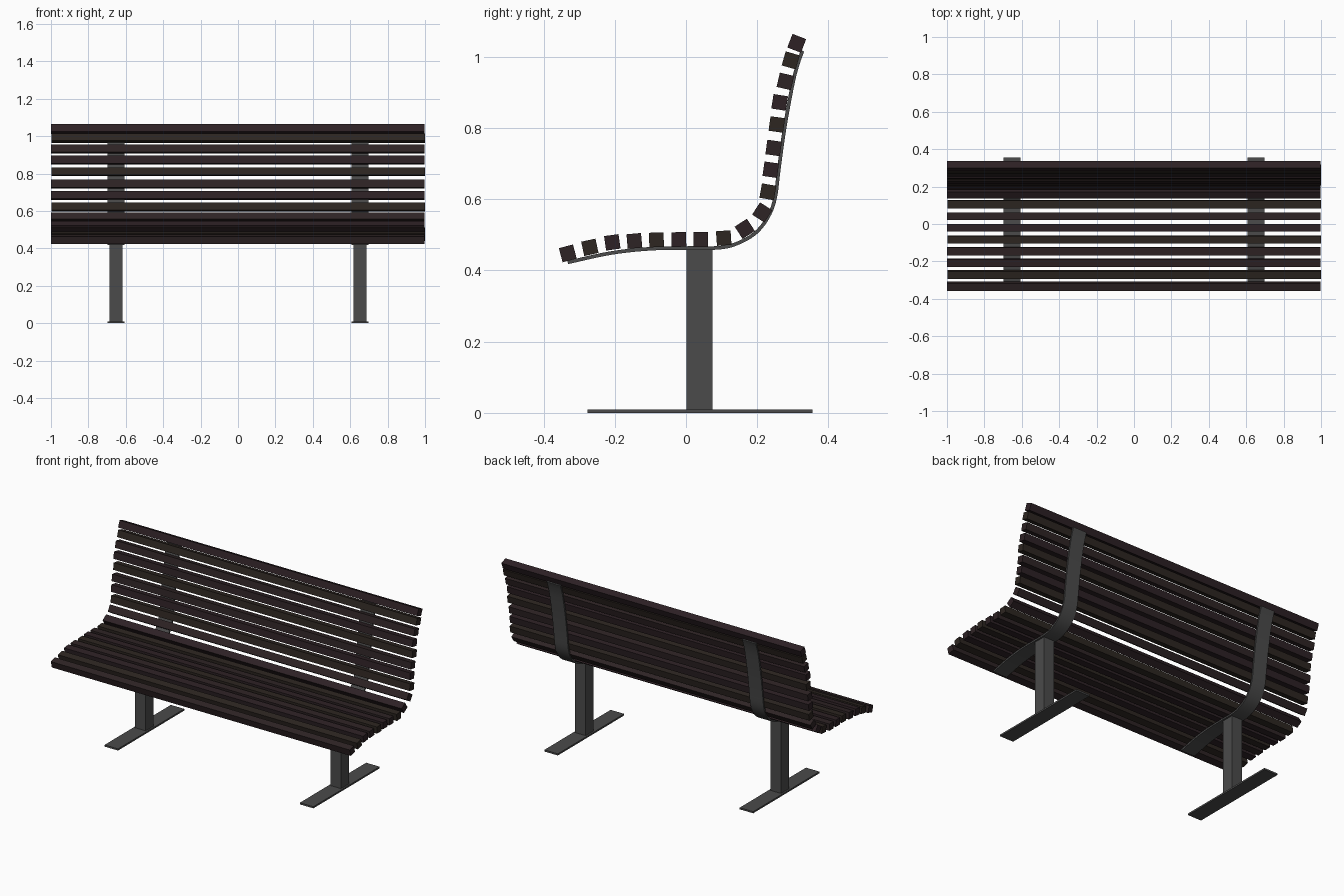
import bpy
import bmesh
from math import radians
from mathutils import Matrix, Vector

cube = bpy.data.objects.get("Cube")
if cube:
    bpy.data.objects.remove(cube, do_unlink=True)


def make_material(name, colour):
    mat = bpy.data.materials.new(name)
    mat.use_nodes = True
    rgba = (*colour, 1.0)
    mat.diffuse_color = rgba
    mat.node_tree.nodes["Principled BSDF"].inputs["Base Color"].default_value = rgba
    return mat


metal = make_material("dark grey metal", (0.07, 0.07, 0.07))
woods = [
    make_material("dark red brown wood", (0.027, 0.017, 0.018)),
    make_material("dark brown wood", (0.026, 0.019, 0.015)),
    make_material("dark plum brown wood", (0.026, 0.015, 0.018)),
]


def add_object(name, bm, mat):
    bmesh.ops.recalc_face_normals(bm, faces=bm.faces)
    mesh = bpy.data.meshes.new(name)
    bm.to_mesh(mesh)
    bm.free()
    mesh.materials.append(mat)
    obj = bpy.data.objects.new(name, mesh)
    bpy.context.collection.objects.link(obj)
    return obj


def add_box(name, size, centre, mat, tilt=0.0):
    """Box tilted about the x axis by an angle in degrees."""
    bm = bmesh.new()
    bmesh.ops.create_cube(bm, size=1.0, matrix=Matrix.Diagonal((*size, 1.0)))
    obj = add_object(name, bm, mat)
    obj.location = centre
    obj.rotation_euler.x = radians(tilt)
    return obj


def smooth_path(points, steps=5):
    """Catmull-Rom curve through the given side-view points."""
    pts = [Vector(p) for p in points]
    pts = [2 * pts[0] - pts[1]] + pts + [2 * pts[-1] - pts[-2]]
    path = []
    for a, b, c, d in zip(pts, pts[1:], pts[2:], pts[3:]):
        for i in range(steps):
            t = i / steps
            path.append(0.5 * (2 * b + (c - a) * t
                               + (2 * a - 5 * b + 4 * c - d) * t ** 2
                               + (3 * b - a - 3 * c + d) * t ** 3))
    return path + [pts[-2]]


def add_strap(name, x, width, thickness, path, mat):
    """Flat bar swept along a side-view path, thickened towards the sitter."""
    bm = bmesh.new()
    rings = []
    for i, p in enumerate(path):
        tangent = (path[min(i + 1, len(path) - 1)] - path[max(i - 1, 0)]).normalized()
        inner = p + Vector((-tangent.y, tangent.x)) * thickness
        left, right = x + width / 2, x - width / 2
        rings.append([bm.verts.new((sx, q.x, q.y)) for sx, q in
                      ((right, p), (left, p), (left, inner), (right, inner))])
    for r, s in zip(rings, rings[1:]):
        for k in range(4):
            n = (k + 1) % 4
            bm.faces.new((r[k], r[n], s[n], s[k]))
    bm.faces.new(rings[0])
    bm.faces.new(rings[-1])
    obj = add_object(name, bm, mat)
    bpy.ops.object.select_all(action="DESELECT")
    obj.select_set(True)
    bpy.context.view_layer.objects.active = obj
    bpy.ops.object.shade_smooth_by_angle(angle=radians(30))
    return obj


# Wooden slats: side-view centre (y, z) and tilt
slats = [
    (-.332, .448, 15), (-.27, .465, 12), (-.207, .479, 8), (-.145, .483, 5),
    (-.083, .486, 2), (-.02, .487, 1), (.041, .487, 0), (.106, .491, 4),
    (.165, .517, 33), (.214, .563, 57), (.23, .621, 80), (.238, .683, 82),
    (.246, .744, 82), (.255, .81, 82), (.263, .872, 81), (.279, .931, 77),
    (.294, .99, 74), (.311, 1.038, 69),
]
for i, (y, z, tilt) in enumerate(slats):
    part = "seat_slat" if i < 9 else "back_slat"
    shift = 0.002 if i % 3 == 1 else -0.002
    add_box(f"{part}_{i + 1}", (1.996, .041, .041), (shift, y, z),
            woods[i % len(woods)], tilt)

# Curved support strap, post and foot plate on each side
strap_path = smooth_path([
    (-.331, .418), (-.21, .444), (-.1, .456), (0, .458), (.095, .459),
    (.15, .473), (.2, .503), (.235, .548), (.255, .602), (.266, .686),
    (.282, .8), (.305, .925), (.32, .982), (.332, 1.015),
])
for side, x in (("left", .652), ("right", -.652)):
    add_strap(f"{side}_support_strap", x, .09, .01, strap_path, metal)
    add_box(f"{side}_post", (.07, .074, .452), (x, .038, .234), metal)
    add_box(f"{side}_foot_plate", (.09, .632, .01), (x, .039, .005), metal)
